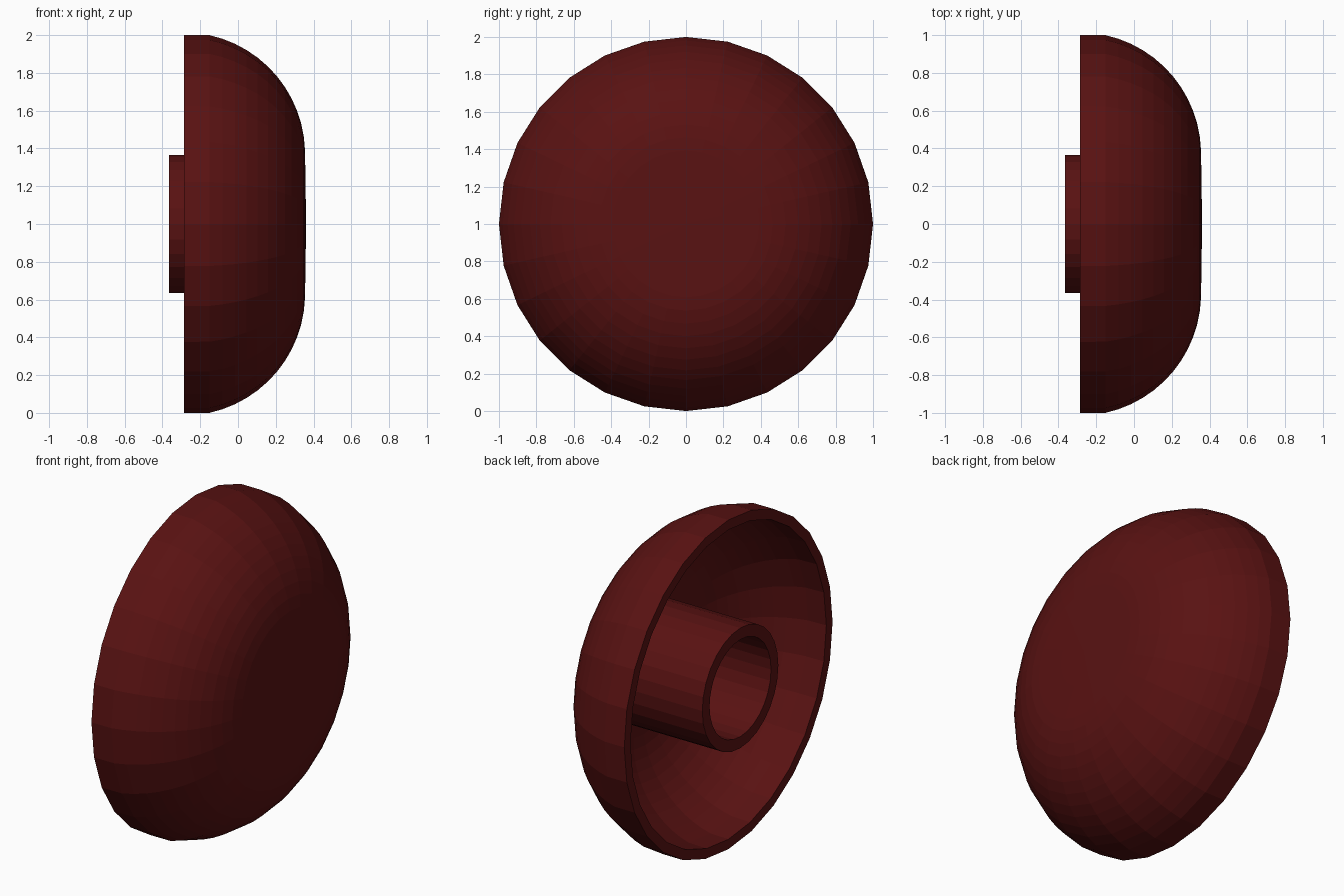
import bpy, bmesh
from math import sin, cos, pi, radians

if "Cube" in bpy.data.objects:
    bpy.data.objects.remove(bpy.data.objects["Cube"])

SIDES = 28
mat = bpy.data.materials.new("dark_red")
mat.diffuse_color = (0.1, 0.006, 0.006, 1)
mat.use_nodes = True
mat.node_tree.nodes["Principled BSDF"].inputs["Base Color"].default_value = mat.diffuse_color


def lathe(name, profile):
    """Revolve a closed loop of (x, radius) points round the x axis at z = 1."""
    bm = bmesh.new()
    rings = []
    for x, r in profile:
        if r == 0:
            rings.append([bm.verts.new((x, 0, 1))] * SIDES)
        else:
            rings.append([bm.verts.new((x, r * sin(2 * pi * i / SIDES), 1 + r * cos(2 * pi * i / SIDES)))
                          for i in range(SIDES)])
    for a, b in zip(rings, rings[1:] + rings[:1]):
        for i in range(SIDES):
            j = (i + 1) % SIDES
            corners = list(dict.fromkeys((a[i], a[j], b[j], b[i])))
            if len(corners) > 2:  # no faces along the axis itself
                bm.faces.new(corners)
    bmesh.ops.recalc_face_normals(bm, faces=bm.faces)
    mesh = bpy.data.meshes.new(name)
    bm.to_mesh(mesh)
    bm.free()
    mesh.materials.append(mat)
    obj = bpy.data.objects.new(name, mesh)
    bpy.context.collection.objects.link(obj)
    return obj


def arc(radius, start, n=12):
    """Rounded shoulder from the rim towards the flat front."""
    return [(-0.29 + radius * cos(radians(90 - a)), 0.37 + radius * sin(radians(90 - a)))
            for a in (start + (88 - start) * k / n for k in range(n + 1))]


# Domed cap: outer skin, then the hollow inside back to the rim
outer = [(-0.285, 1.0)] + arc(0.645, 12.5) + [(0.358, 0.2), (0.36, 0)]
inner = [(0.295, 0), (0.293, 0.2)] + arc(0.58, 12.5)[::-1] + [(-0.285, 0.94)]
cap = lathe("domed_cap", outer + inner)

# Hollow stem in the middle of the back
stem = lathe("stem_tube", [(-0.365, 0.365), (0.3, 0.365), (0.3, 0.295), (-0.365, 0.295)])
